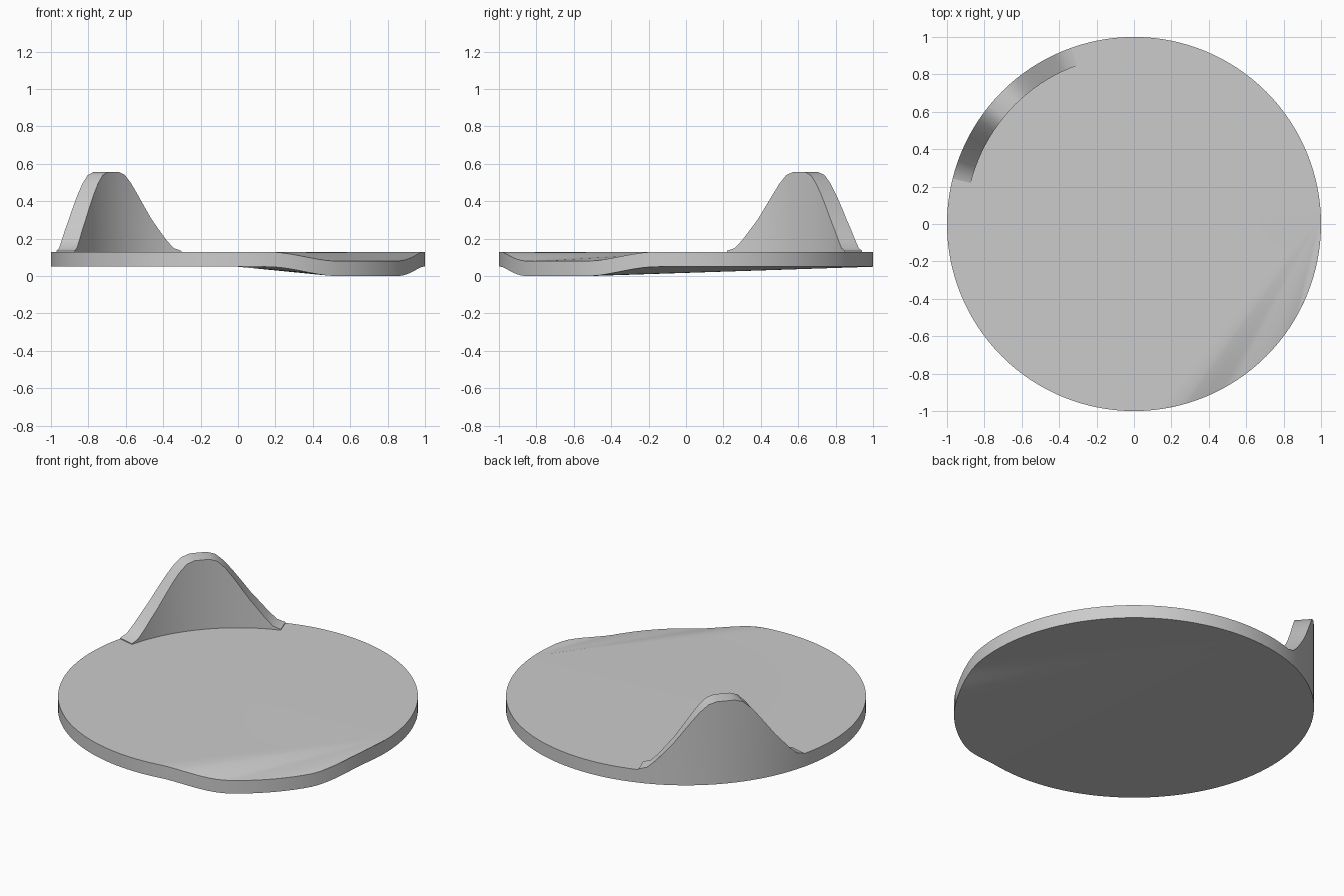
import bpy, bmesh
from math import cos, sin, radians

if "Cube" in bpy.data.objects:
    bpy.data.objects.remove(bpy.data.objects["Cube"])

N = 128                      # sides of the round plate
STEP = 360 / N
BOTTOM, TOP, DIP = 0.05, 0.13, 0.05
INNER = 0.9                  # inner radius of the raised back
MID, HALF = 49, 10           # centre and half width of the back, in sides
BELL = [.135, .15, .195, .25, .305, .37, .435, .495, .54, .556, .556]


def polar(r, i, z):
    a = radians(i * STEP)
    return (r * cos(a), r * sin(a), z)


def dip(i):
    """Drop of the rim around the front right corner."""
    off = abs((i * STEP + 45 + 180) % 360 - 180)
    t = min(max((36 - off) / 23, 0), 1)
    return DIP * t * t * (3 - 2 * t)


def finish(bm, name):
    bmesh.ops.recalc_face_normals(bm, faces=bm.faces)
    me = bpy.data.meshes.new(name)
    bm.to_mesh(me)
    bm.free()
    ob = bpy.data.objects.new(name, me)
    bpy.context.collection.objects.link(ob)
    bpy.ops.object.select_all(action='DESELECT')
    bpy.context.view_layer.objects.active = ob
    ob.select_set(True)
    bpy.ops.object.shade_smooth_by_angle(angle=radians(30))
    return ob


# Round plate with a dipped rim
bm = bmesh.new()
low = [bm.verts.new(polar(1, i, BOTTOM - dip(i))) for i in range(N)]
high = [bm.verts.new(polar(1, i, TOP - dip(i))) for i in range(N)]
for i in range(N):
    j = (i + 1) % N
    bm.faces.new((low[i], low[j], high[j], high[i]))
# underside fans out from the rear point of the rim
apex = N // 4
for k in range(1, N - 1):
    bm.faces.new((low[apex], low[(apex + k + 1) % N], low[(apex + k) % N]))
lid = bm.faces.new(high)
bmesh.ops.triangulate(bm, faces=[lid], ngon_method='BEAUTY')
finish(bm, "plate")

# Bell-shaped raised back following the rim
bm = bmesh.new()
rows = []
for k in range(-HALF, HALF + 1):
    z = BELL[HALF - abs(k)]
    i = MID + k
    rows.append([bm.verts.new(polar(r, i, h)) for r, h in
                 ((1, TOP), (1, z), (INNER, z), (INNER, TOP))])
for a, b in zip(rows, rows[1:]):
    for s in range(4):
        t = (s + 1) % 4
        bm.faces.new((a[s], a[t], b[t], b[s]))
bm.faces.new(rows[0])
bm.faces.new(rows[-1])
finish(bm, "raised_back")
